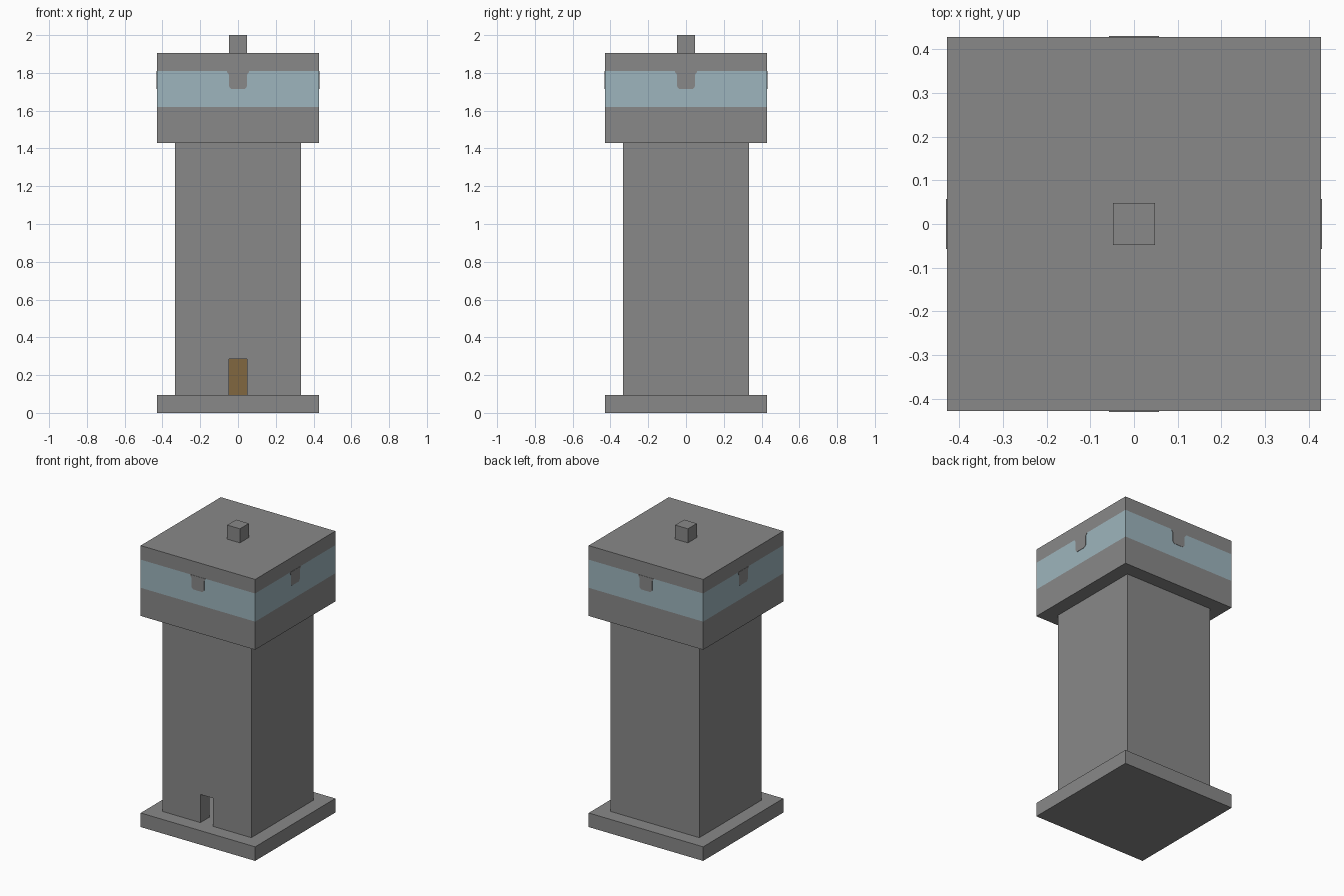
import bpy, bmesh
from math import pi
from mathutils import Matrix, Vector

cube = bpy.data.objects.get("Cube")
if cube:
    bpy.data.objects.remove(cube, do_unlink=True)

U = 2 / 21  # one building block


def material(name, rgb):
    m = bpy.data.materials.new(name)
    m.use_nodes = True
    m.diffuse_color = (*rgb, 1)
    m.node_tree.nodes["Principled BSDF"].inputs["Base Color"].default_value = (*rgb, 1)
    return m


stone = material("stone_grey", (0.25, 0.25, 0.25))
glass = material("pale_blue_glass", (0.34, 0.46, 0.51))
wood = material("ladder_brown", (0.22, 0.135, 0.05))


def finish(name, bm, *mats):
    bmesh.ops.recalc_face_normals(bm, faces=bm.faces)
    mesh = bpy.data.meshes.new(name)
    bm.to_mesh(mesh)
    bm.free()
    for m in mats:
        mesh.materials.append(m)
    ob = bpy.data.objects.new(name, mesh)
    bpy.context.collection.objects.link(ob)
    return ob


def box_mesh(lo, hi):
    """Box between two corners given in blocks."""
    lo, hi = Vector(lo) * U, Vector(hi) * U
    bm = bmesh.new()
    bmesh.ops.create_cube(bm, size=1)
    bmesh.ops.scale(bm, vec=hi - lo, verts=bm.verts)
    bmesh.ops.translate(bm, vec=(lo + hi) / 2, verts=bm.verts)
    return bm


def block(name, half, z0, z1, mat):
    return finish(name, box_mesh((-half, -half, z0), (half, half, z1)), mat)


def cut(target, cutter):
    mod = target.modifiers.new("cut", "BOOLEAN")
    mod.operation = "DIFFERENCE"
    mod.solver = "EXACT"
    mod.object = cutter
    cutter.hide_render = True
    cutter.hide_set(True)


# Foundation slab and mast
block("foundation", 4.5, 0, 1, stone)
block("roof_mast", 0.5, 20, 21, stone)

# Hollow shaft with an open doorway
shaft = block("shaft", 3.5, 1, 15, stone)
cut(shaft, block("shaft_cavity_cutter", 2.5, 0.5, 15.5, stone))
cut(shaft, finish("doorway_cutter", box_mesh((-0.5, -4, 0.5), (0.5, -2, 3)), stone))

# Ladder against the inner back wall
finish("ladder", box_mesh((-0.5, 2.42, 1), (0.5, 2.5, 15)), wood)

# Control room with a glass band around it
bm = box_mesh((-4.5, -4.5, 15), (4.5, 4.5, 20))
for level in (17, 19):
    bmesh.ops.bisect_plane(bm, geom=bm.verts[:] + bm.edges[:] + bm.faces[:],
                           plane_co=(0, 0, level * U), plane_no=(0, 0, 1))
for f in bm.faces:
    f.material_index = int(17 < f.calc_center_median().z / U < 19)
finish("control_room", bm, stone, glass)

# Grey lamp shape painted on each window
half_profile = [(0.38, 18), (0.5, 18.15), (0.5, 18.8), (0.6, 18.93), (0.6, 19)]
outline = half_profile + [(-x, z) for x, z in reversed(half_profile)]
for i, side in enumerate(("front", "left", "back", "right")):
    bm = bmesh.new()
    face = bm.faces.new([bm.verts.new((x * U, -4.5 * U - 0.002, z * U)) for x, z in outline])
    ext = bmesh.ops.extrude_face_region(bm, geom=[face])
    bmesh.ops.translate(bm, vec=(0, 0.002, 0),
                        verts=[v for v in ext["geom"] if isinstance(v, bmesh.types.BMVert)])
    bm.transform(Matrix.Rotation(i * pi / 2, 4, "Z"))
    finish("window_lamp_" + side, bm, stone)
